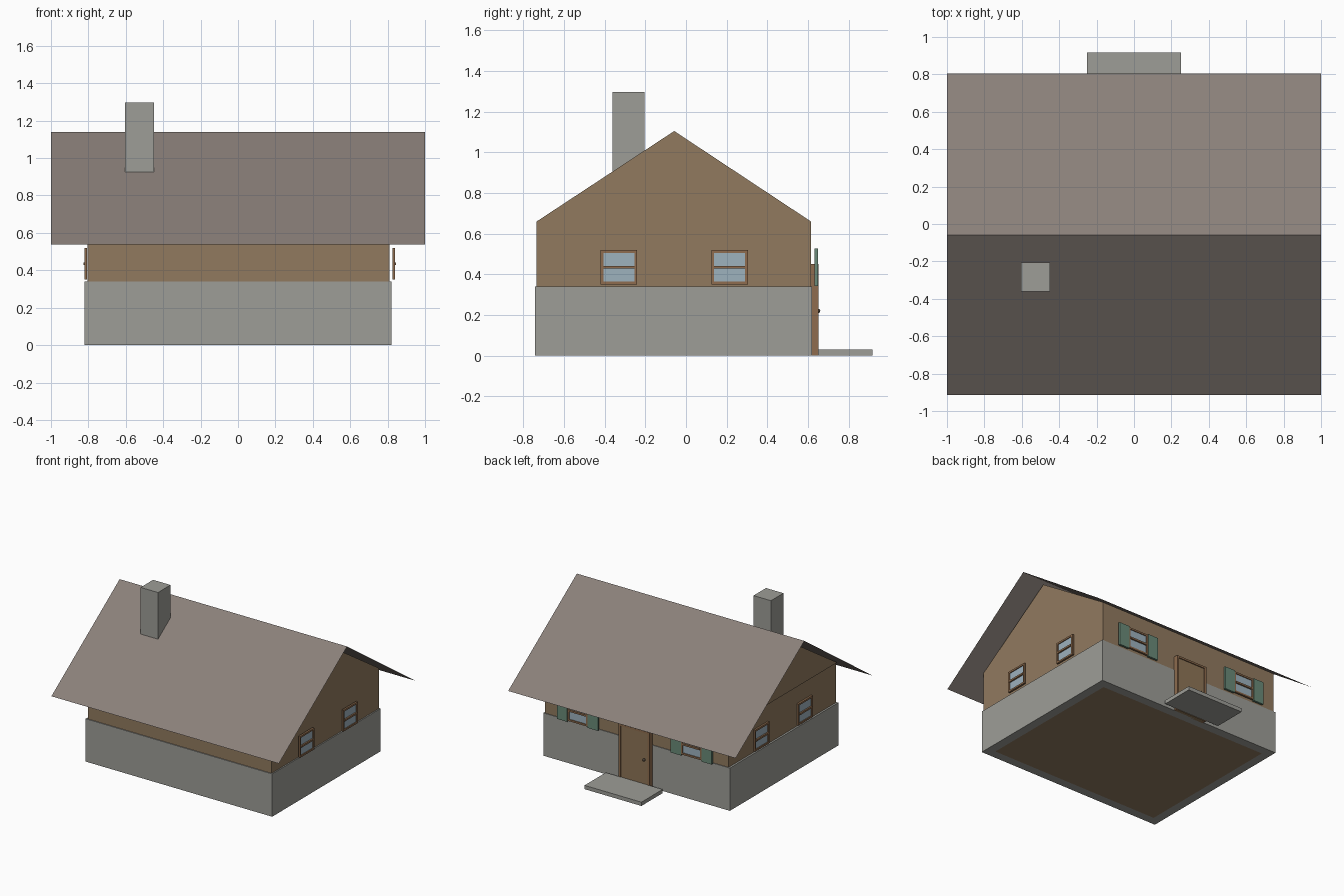
import bpy
import bmesh
from math import pi
from mathutils import Matrix, Vector

cube = bpy.data.objects.get("Cube")
if cube:
    bpy.data.objects.remove(cube)


def material(name, *rgb):
    """Flat material from 0-255 display values, stored as linear."""
    lin = [((c / 255 + 0.055) / 1.055) ** 2.4 for c in rgb] + [1]
    m = bpy.data.materials.new(name)
    m.use_nodes = True
    m.diffuse_color = lin
    m.node_tree.nodes["Principled BSDF"].inputs["Base Color"].default_value = lin
    return m


STONE = material("grey stone", 157, 157, 151)
WALL = material("brown wall", 145, 122, 95)
ROOF = material("taupe roof", 138, 128, 122)
TRIM = material("trim brown", 142, 108, 78)
DOOR = material("door brown", 142, 117, 86)
GLASS = material("pale blue glass", 158, 178, 190)
GREEN = material("shutter green", 106, 138, 120)
METAL = material("dark metal", 80, 70, 60)


def finish(name, bm, *mats):
    mesh = bpy.data.meshes.new(name)
    bm.to_mesh(mesh)
    bm.free()
    for m in mats:
        mesh.materials.append(m)
    ob = bpy.data.objects.new(name, mesh)
    bpy.context.collection.objects.link(ob)
    return ob


def box(name, mat, x, y, z, place=Matrix()):
    """Box from (min, max) ranges, optionally moved by a matrix."""
    bm = bmesh.new()
    bmesh.ops.create_cube(bm, size=1)
    for v in bm.verts:
        v.co = place @ Vector([(r[0] + r[1]) / 2 + c * (r[1] - r[0])
                               for c, r in zip(v.co, (x, y, z))])
    return finish(name, bm, mat)


def prism(name, mat, profile, x0, x1):
    """Extrude a (y, z) profile along x."""
    bm = bmesh.new()
    face = bm.faces.new([bm.verts.new((x0, y, z)) for y, z in profile])
    new = bmesh.ops.extrude_face_region(bm, geom=[face])["geom"]
    bmesh.ops.translate(bm, vec=(x1 - x0, 0, 0),
                        verts=[g for g in new if isinstance(g, bmesh.types.BMVert)])
    bmesh.ops.recalc_face_normals(bm, faces=bm.faces)
    return finish(name, bm, mat)


# Stone foundation, with the earth-brown floor panel inset underneath
base = box("foundation", STONE, (-0.82, 0.82), (-0.742, 0.62), (0, 0.34))
base.data.materials.append(WALL)
bm = bmesh.new()
bm.from_mesh(base.data)
bm.normal_update()
under = [f for f in bm.faces if f.normal.z < -0.9]
bmesh.ops.inset_region(bm, faces=under, thickness=0.1)
under[0].material_index = 1
bm.to_mesh(base.data)
bm.free()

# Upper walls and gable
FRONT, BACK, RIDGE = -0.735, 0.615, -0.058
box("upper_walls", WALL, (-0.805, 0.81), (FRONT, BACK), (0.34, 0.66))
prism("gable", WALL, [(FRONT, 0.66), (BACK, 0.66), (RIDGE, 1.105)], -0.815, 0.81)

# Sheet roof
bm = bmesh.new()
edges = [(-0.915, 0.537), (RIDGE, 1.14), (0.805, 0.537)]
rows = [[bm.verts.new((x, y, z)) for x in (-1, 1)] for y, z in edges]
for a, b in zip(rows, rows[1:]):
    bm.faces.new((a[0], a[1], b[1], b[0]))
finish("roof", bm, ROOF)

box("chimney", STONE, (-0.603, -0.45), (-0.362, -0.205), (0.85, 1.297))


def window(name, place, half=0.09, low=0.35, high=0.52, shutters=False):
    """Sash window facing local +y, its back at y = 0."""
    w = 0.014
    box(name + "_glass", GLASS, (-half + w, half - w), (0.002, 0.008),
        (low + w, high - w), place)
    for s, side in ((-1, "right"), (1, "left")):
        xs = sorted((s * half, s * (half - w)))
        box(f"{name}_{side}_jamb", TRIM, xs, (0, 0.015), (low, high), place)
        if shutters:
            xs = sorted((s * half, s * (half + 0.09)))
            box(f"{name}_{side}_shutter", GREEN, xs, (0, 0.017),
                (low - 0.008, high + 0.006), place)
    mid = (low + high) / 2
    for part, z0, z1, out in (("sill", low, low + w, 0.015),
                              ("head", high - w, high, 0.015),
                              ("bar", mid - 0.007, mid + 0.007, 0.02)):
        box(f"{name}_{part}", TRIM, (-half + w, half - w), (0, out), (z0, z1), place)


# Gable-end windows
for y, label in ((-0.33, "front"), (0.215, "rear")):
    window(f"left_{label}_window",
           Matrix.Translation((0.825, y, 0)) @ Matrix.Rotation(-pi / 2, 4, "Z"))
    window(f"right_{label}_window",
           Matrix.Translation((-0.806, y, 0)) @ Matrix.Rotation(pi / 2, 4, "Z"))

# Shuttered windows on the door side
for x, label in ((-0.5, "right"), (0.5, "left")):
    window(f"back_{label}_window", Matrix.Translation((x, 0.633, 0)), shutters=True)

# Door with frame, knob and step
TOP = 0.45
box("door", DOOR, (-0.12, 0.12), (0.61, 0.645), (0, TOP - 0.015))
for s, side in ((-1, "right"), (1, "left")):
    box(f"door_{side}_jamb", TRIM, sorted((s * 0.12, s * 0.138)), (0.61, 0.653), (0, TOP))
box("door_head", TRIM, (-0.12, 0.12), (0.61, 0.653), (TOP - 0.015, TOP))
bm = bmesh.new()
bmesh.ops.create_uvsphere(bm, u_segments=12, v_segments=8, radius=0.011,
                          matrix=Matrix.Translation((-0.085, 0.65, 0.22)))
finish("door_knob", bm, METAL)
box("door_step", STONE, (-0.25, 0.25), (0.65, 0.917), (0, 0.03))
